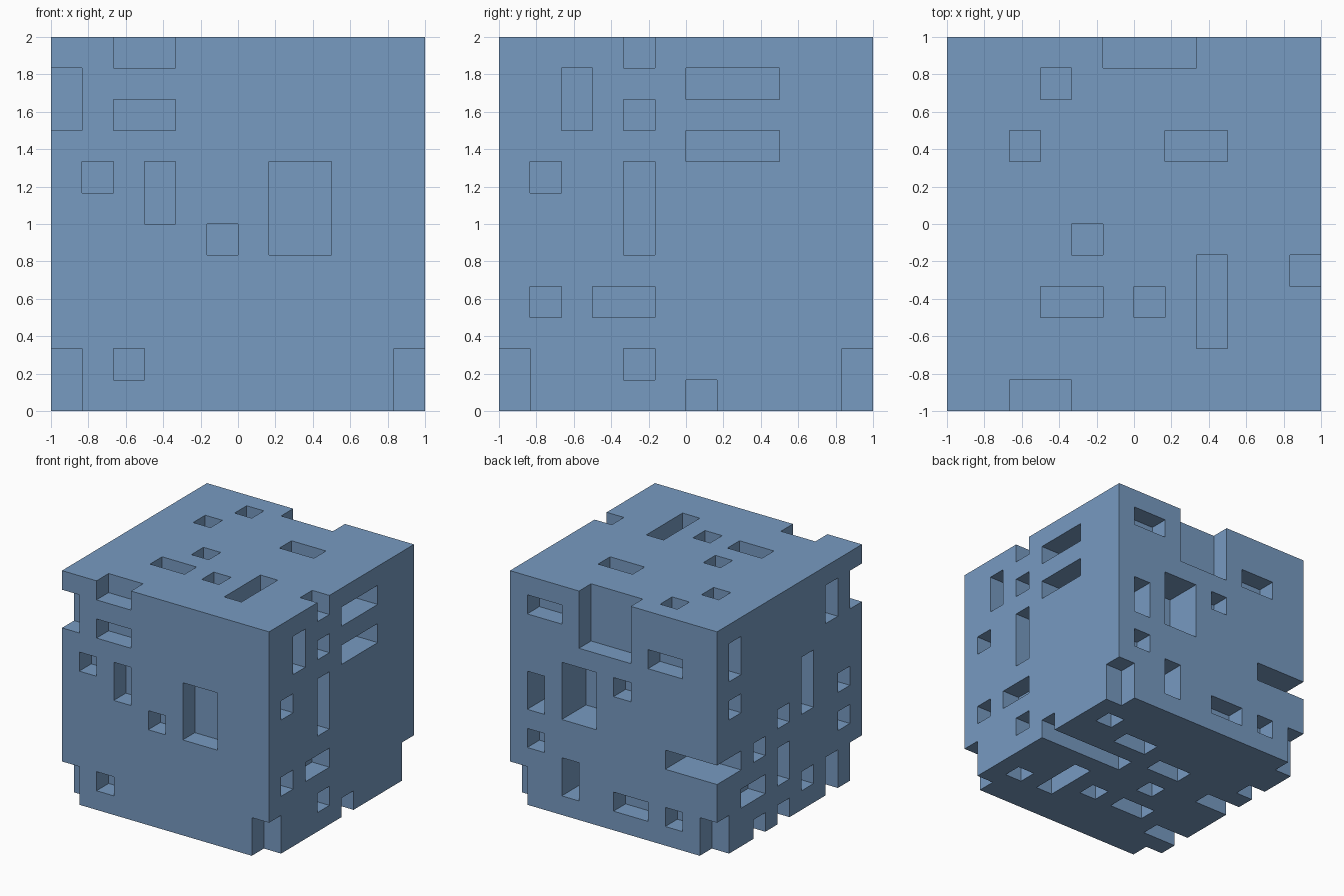
import bpy
import bmesh

if "Cube" in bpy.data.objects:
    bpy.data.objects.remove(bpy.data.objects["Cube"], do_unlink=True)

N = 12            # grid cells per side
U = 2.0 / N       # cell size
OUT = 0.3         # how far cutters overshoot the outer surface, in cells


def add_box(bm, lo, hi):
    """Axis-aligned box given in grid cells."""
    verts = bmesh.ops.create_cube(bm, size=1.0)["verts"]
    offset = (-1.0, -1.0, 0.0)
    for v in verts:
        v.co = [(lo[i] if v.co[i] < 0 else hi[i]) * U + offset[i] for i in range(3)]


def make_object(name, boxes):
    bm = bmesh.new()
    for lo, hi in boxes:
        add_box(bm, lo, hi)
    mesh = bpy.data.meshes.new(name)
    bm.to_mesh(mesh)
    bm.free()
    ob = bpy.data.objects.new(name, mesh)
    bpy.context.scene.collection.objects.link(ob)
    return ob


def pit(axis, high, rect, depth=1):
    """Recess in one face: rect = (u0, u1, v0, v1) on the two other axes."""
    u0, u1, v0, v1 = rect
    lo, hi = [u0, v0], [u1, v1]
    lo.insert(axis, N - depth if high else 0)
    hi.insert(axis, N if high else depth)
    # Push any side lying on the outer surface beyond it for a clean cut
    lo = [c - OUT if c == 0 else c for c in lo]
    hi = [c + OUT if c == N else c for c in hi]
    return lo, hi


# Recesses per face: (rect, depth)
front = [((2, 4, 11, 12), 1), ((0, 1, 9, 11), 1), ((2, 4, 9, 10), 1),
         ((1, 2, 7, 8), 1), ((3, 4, 6, 8), 1), ((5, 6, 5, 6), 1),
         ((7, 9, 5, 8), 1), ((0, 1, 0, 2), 1), ((2, 3, 1, 2), 1),
         ((11, 12, 0, 2), 1)]
back = [((9, 11, 10, 11), 1), ((5, 8, 9, 12), 1), ((2, 4, 9, 10), 1),
        ((10, 11, 5, 7), 2), ((7, 9, 5, 8), 2), ((5, 6, 7, 8), 1),
        ((10, 11, 3, 4), 1), ((8, 9, 1, 3), 2), ((0, 3, 4, 5), 2),
        ((4, 6, 1, 2), 1), ((2, 3, 1, 2), 1), ((0, 1, 0, 2), 1),
        ((11, 12, 0, 2), 1)]
plus_x = [((4, 5, 11, 12), 1), ((2, 3, 9, 11), 1), ((6, 9, 10, 11), 2),
          ((4, 5, 9, 10), 1), ((6, 9, 8, 9), 2), ((1, 2, 7, 8), 1),
          ((4, 5, 5, 8), 1), ((1, 2, 3, 4), 1), ((3, 5, 3, 4), 1),
          ((4, 5, 1, 2), 1), ((6, 7, 0, 1), 5)]
minus_x = [((10, 11, 9, 11), 1), ((2, 3, 9, 11), 1), ((10, 11, 7, 8), 1),
           ((4, 5, 5, 8), 1), ((1, 2, 5, 6), 1), ((1, 2, 3, 4), 1),
           ((6, 7, 5, 6), 1), ((8, 9, 4, 5), 1), ((6, 7, 2, 4), 1),
           ((8, 10, 2, 3), 1), ((4, 5, 1, 2), 1), ((8, 9, 0, 1), 1),
           ((6, 7, 0, 1), 2), ((2, 3, 0, 2), 2)]
top = [((3, 4, 10, 11), 1), ((2, 3, 8, 9), 1), ((7, 9, 8, 9), 1),
       ((4, 5, 5, 6), 1), ((3, 5, 3, 4), 1), ((6, 7, 3, 4), 1),
       ((8, 9, 2, 5), 1)]
bottom = [((10, 11, 9, 10), 1), ((7, 9, 8, 9), 1), ((4, 6, 7, 8), 1),
          ((4, 5, 5, 6), 1), ((3, 5, 3, 4), 1), ((6, 7, 3, 4), 1),
          ((8, 9, 2, 5), 1), ((10, 11, 2, 3), 1)]

faces = [(1, False, front), (1, True, back), (0, True, plus_x),
         (0, False, minus_x), (2, True, top), (2, False, bottom)]
cuts = [pit(axis, high, rect, depth)
        for axis, high, pits in faces for rect, depth in pits]

# Solid block and the joined cutter
block = make_object("notched_block", [((0, 0, 0), (N, N, N))])
cutter = make_object("recess_cutter", cuts)
cutter.hide_render = True

# Carve the recesses
mod = block.modifiers.new("recesses", 'BOOLEAN')
mod.operation = 'DIFFERENCE'
mod.solver = 'EXACT'
mod.object = cutter
bpy.context.view_layer.objects.active = block
block.select_set(True)
bpy.ops.object.modifier_apply(modifier=mod.name)
bpy.data.objects.remove(cutter, do_unlink=True)

# Flat blue material
blue = (0.185, 0.325, 0.535, 1.0)
mat = bpy.data.materials.new("steel_blue")
mat.use_nodes = True
mat.diffuse_color = blue
mat.node_tree.nodes["Principled BSDF"].inputs["Base Color"].default_value = blue
block.data.materials.clear()
block.data.materials.append(mat)
for poly in block.data.polygons:
    poly.use_smooth = False
    poly.material_index = 0
